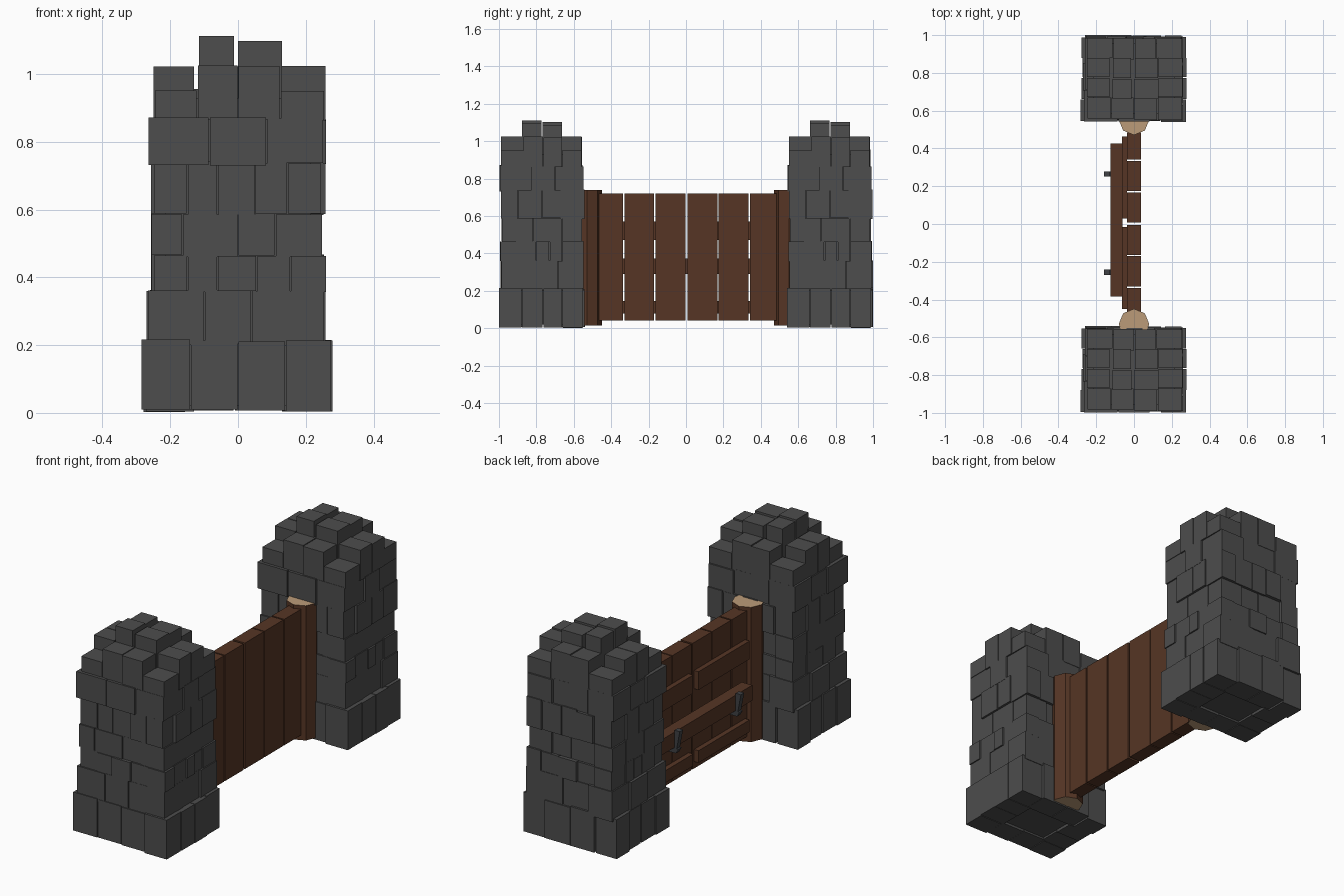
import bpy, bmesh, math, random
from mathutils import Vector

if "Cube" in bpy.data.objects:
    bpy.data.objects.remove(bpy.data.objects["Cube"])

random.seed(7)


def material(name, rgb):
    m = bpy.data.materials.new(name)
    m.diffuse_color = (*rgb, 1)
    m.use_nodes = True
    m.node_tree.nodes["Principled BSDF"].inputs["Base Color"].default_value = m.diffuse_color
    return m


STONE = material("grey stone", (0.075, 0.075, 0.075))
WOOD = material("brown wood", (0.092, 0.036, 0.018))
CUT_WOOD = material("pale cut wood", (0.50, 0.33, 0.19))
IRON = material("dark iron", (0.05, 0.053, 0.058))


def add_box(bm, x0, x1, y0, y1, z0, z1):
    verts = bmesh.ops.create_cube(bm, size=1)["verts"]
    for v in verts:
        v.co = Vector((x1 if v.co.x > 0 else x0,
                       y1 if v.co.y > 0 else y0,
                       z1 if v.co.z > 0 else z0))


def finish(bm, name, *mats):
    mesh = bpy.data.meshes.new(name)
    bm.to_mesh(mesh)
    bm.free()
    for m in mats:
        mesh.materials.append(m)
    obj = bpy.data.objects.new(name, mesh)
    bpy.context.collection.objects.link(obj)
    return obj


def box(name, mat, *dims):
    bm = bmesh.new()
    add_box(bm, *dims)
    return finish(bm, name, mat)


def jit(a):
    return random.uniform(-a, a)


# Stone courses: bottom, top, joints across the front, joints along the side
COURSES = [
    (0.01, 0.215, (-.28, -.14, 0, .14, .28), (-.23, -.11, .005, .11, .23)),
    (0.205, 0.36, (-.262, -.1, .04, .258), (-.23, -.065, .085, .23)),
    (0.36, 0.467, (-.252, -.15, -.06, .055, .155, .255), (-.226, -.14, -.03, .04, .11, .228)),
    (0.467, 0.59, (-.25, -.165, 0, .11, .25), (-.218, -.05, .11, .22)),
    (0.59, 0.738, (-.252, -.15, -.06, .05, .145, .25), (-.22, -.13, 0, .1, .228)),
    (0.738, 0.868, (-.26, -.085, .085, .252), (-.23, -.06, .07, .224)),
    (0.868, 0.953, (-.25, -.12, 0, .125, .25), (-.22, -.1, .005, .11, .222)),
]

# Towers
bm = bmesh.new()
add_box(bm, -.215, .215, -.185, .185, .02, .93)
for row, (z0, z1, xs, ys) in enumerate(COURSES):
    last = row == len(COURSES) - 1
    # front and back walls, corners included
    for side in (-1, 1):
        cuts = list(xs)
        if side > 0:
            cuts = [xs[0]] + [x + jit(.02) for x in xs[1:-1]] + [xs[-1]]
        for i in range(len(cuts) - 1):
            corner = i in (0, len(cuts) - 2)
            out = abs(ys[0] if side < 0 else ys[-1]) - random.uniform(0, .013)
            inner = (abs(ys[1]) if side < 0 else abs(ys[-2])) if corner else .10
            a = cuts[i] + (jit(.006) if i == 0 else .002)
            b = cuts[i + 1] + (jit(.006) if i == len(cuts) - 2 else -.002)
            top = 1.025 + jit(.006) if last and not corner else z1 + jit(.005)
            y0, y1 = sorted((side * out, side * inner))
            add_box(bm, a, b, y0, y1, z0 - random.uniform(0, .008), top)
    # left and right walls between the corners
    for side in (-1, 1):
        for i in range(1, len(ys) - 2):
            out = (abs(xs[0]) if side < 0 else xs[-1]) + jit(.009)
            x0, x1 = sorted((side * out, side * .13))
            top = 1.022 + jit(.006) if last else z1 + jit(.005)
            add_box(bm, x0, x1, ys[i] + .002, ys[i + 1] - .002,
                    z0 - random.uniform(0, .008), top)
# four raised stones on the crown
for x0, x1, z in ((-.115, -.012, 1.115), (0, .13, 1.1)):
    add_box(bm, x0, x1, -.108, -.002, .85, z - .003)
    add_box(bm, x0 + .005, x1 - .003, .002, .108, .85, z - .012)
tower = finish(bm, "front_tower", STONE)
tower.location.y = -.77
twin = bpy.data.objects.new("back_tower", tower.data)
twin.location.y = .77
bpy.context.collection.objects.link(twin)

# Gate posts: octagonal logs with pale cut ends
for name, y in (("front_post", -.53), ("back_post", .552)):
    bm = bmesh.new()
    bmesh.ops.create_cone(bm, cap_ends=True, segments=8, radius1=.081,
                          radius2=.081, depth=.725)
    for f in bm.faces:
        f.material_index = 1 if abs(f.normal.z) > .5 else 0
    post = finish(bm, name, WOOD, CUT_WOOD)
    post.location = (0, y, .3775)

# Gate planks
PLANKS = [(-.47, -.338), (-.33, -.17), (-.163, -.004),
          (.008, .168), (.174, .334), (.342, .485)]
for i, (a, b) in enumerate(PLANKS):
    box(f"plank_{i + 1}", WOOD, -.037, .036, a, b, .042, .72)

# Split rails on the inner side
for level, z0, z1 in (("upper", .472, .57), ("lower", .08, .145)):
    box(level + "_rail_front", WOOD, -.064, -.036, -.45, -.015, z0, z1)
    box(level + "_rail_back", WOOD, -.064, -.036, .03, .462, z0, z1)

# Locking bar and its iron hooks
box("locking_bar", WOOD, -.125, -.062, -.385, .427, .29, .373)
for name, y in (("front_hook", -.255), ("back_hook", .265)):
    bm = bmesh.new()
    add_box(bm, -.15, -.036, y - .014, y + .014, .262, .288)
    add_box(bm, -.158, -.127, y - .014, y + .014, .262, .385)
    for v in bm.verts:  # taper the lower outer corner
        if v.co.x < -.14 and v.co.z < .27:
            v.co.x = -.135
    finish(bm, name, IRON)
